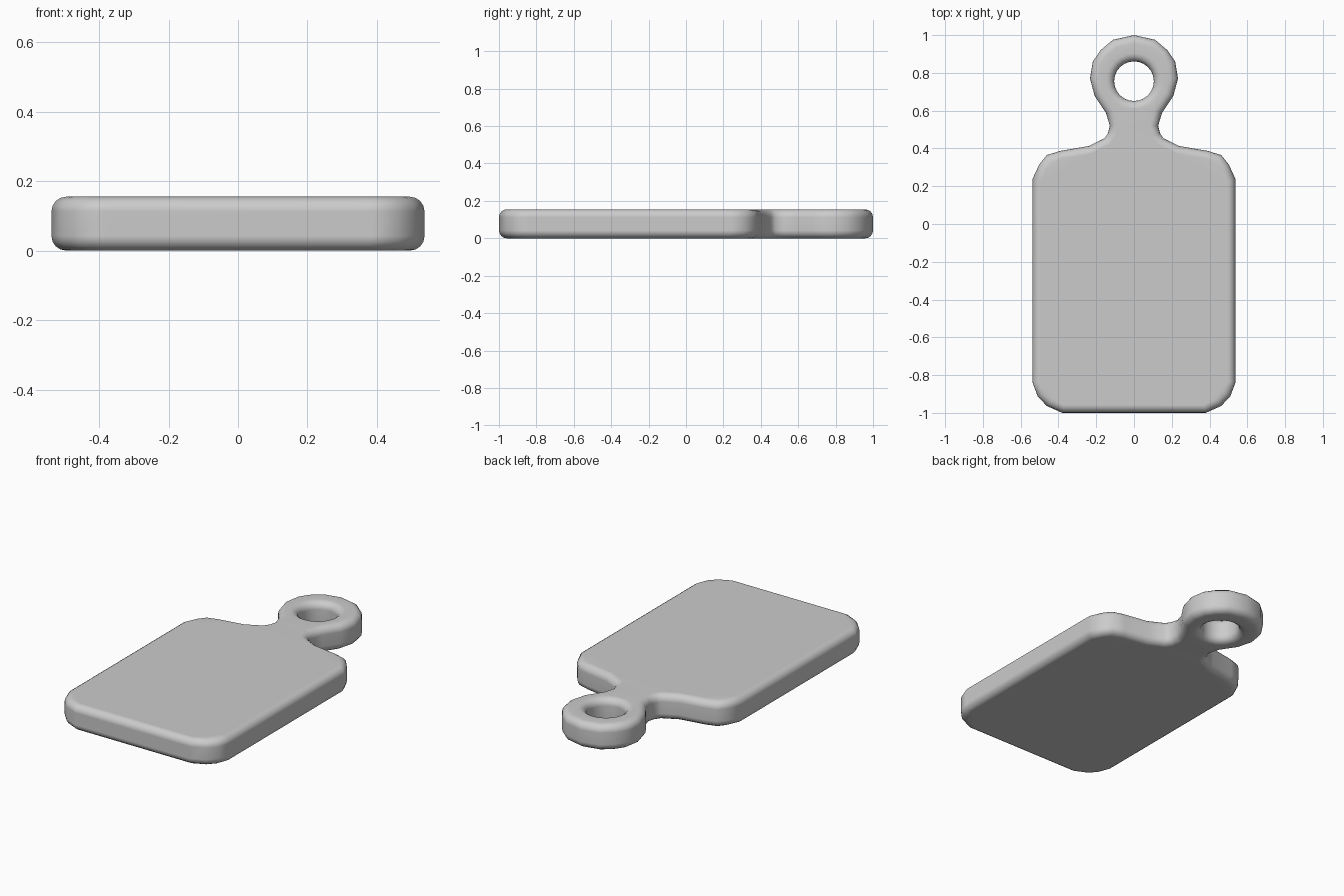
import bpy, bmesh, math
from mathutils import Vector

if "Cube" in bpy.data.objects:
    bpy.data.objects.remove(bpy.data.objects["Cube"])

HEIGHT, BEVEL, STEPS = 0.155, 0.042, 4

# right half of the board outline, bottom to top, then mirrored
half = [(0.38, -1.0), (0.462, -0.963), (0.51, -0.912), (0.537, -0.84),
        (0.537, 0.238), (0.502, 0.315), (0.462, 0.365), (0.39, 0.387),
        (0.238, 0.413), (0.155, 0.455), (0.138, 0.48), (0.128, 0.52),
        (0.148, 0.587), (0.208, 0.677), (0.233, 0.77), (0.218, 0.86),
        (0.177, 0.92), (0.112, 0.975)]
outline = [Vector(p) for p in half] + [Vector((0, 1))] + [Vector((-x, y)) for x, y in reversed(half)]

# hanging hole, wound the opposite way so its inset goes into the wood
hole = [Vector((0.105 * math.sin(a), 0.756 + 0.105 * math.cos(a)))
        for a in (i * math.tau / 24 for i in range(24))]


def inset(points, d):
    """Move each point of a loop to its left by d, with mitred corners."""
    result = []
    for i, p in enumerate(points):
        a = (p - points[i - 1]).normalized()
        b = (points[(i + 1) % len(points)] - p).normalized()
        na, nb = Vector((-a.y, a.x)), Vector((-b.y, b.x))
        result.append(p + (na + nb) * d / (1 + na.dot(nb)))
    return result


# rounded edge section: (inset, height) from underside to top
arc = [(BEVEL * (1 - math.sin(t)), BEVEL * (1 - math.cos(t)))
       for t in (i * math.pi / 2 / STEPS for i in range(STEPS + 1))]
section = arc + [(d, HEIGHT - z) for d, z in reversed(arc)]

bm = bmesh.new()
caps = {0: [], len(section) - 1: []}
for loop in (outline, hole):
    n = len(loop)
    rings = [[bm.verts.new((p.x, p.y, z)) for p in inset(loop, d)] for d, z in section]
    for r0, r1 in zip(rings, rings[1:]):
        for i in range(n):
            j = (i + 1) % n
            bm.faces.new((r0[i], r0[j], r1[j], r1[i]))
    for k in caps:
        caps[k] += [bm.edges.get((rings[k][i], rings[k][(i + 1) % n])) for i in range(n)]

# flat top and underside, leaving the hole open
for k, edges in caps.items():
    bmesh.ops.triangle_fill(bm, edges=edges, use_beauty=True, use_dissolve=False,
                            normal=(0, 0, 1 if k else -1))
bmesh.ops.recalc_face_normals(bm, faces=bm.faces)
for f in bm.faces:
    f.smooth = True

mesh = bpy.data.meshes.new("cutting_board")
bm.to_mesh(mesh)
bm.free()
board = bpy.data.objects.new("cutting_board", mesh)
bpy.context.collection.objects.link(board)

# keep the broad faces flat while the edges shade smoothly
board.modifiers.new("flat_faces", 'WEIGHTED_NORMAL').weight = 90
